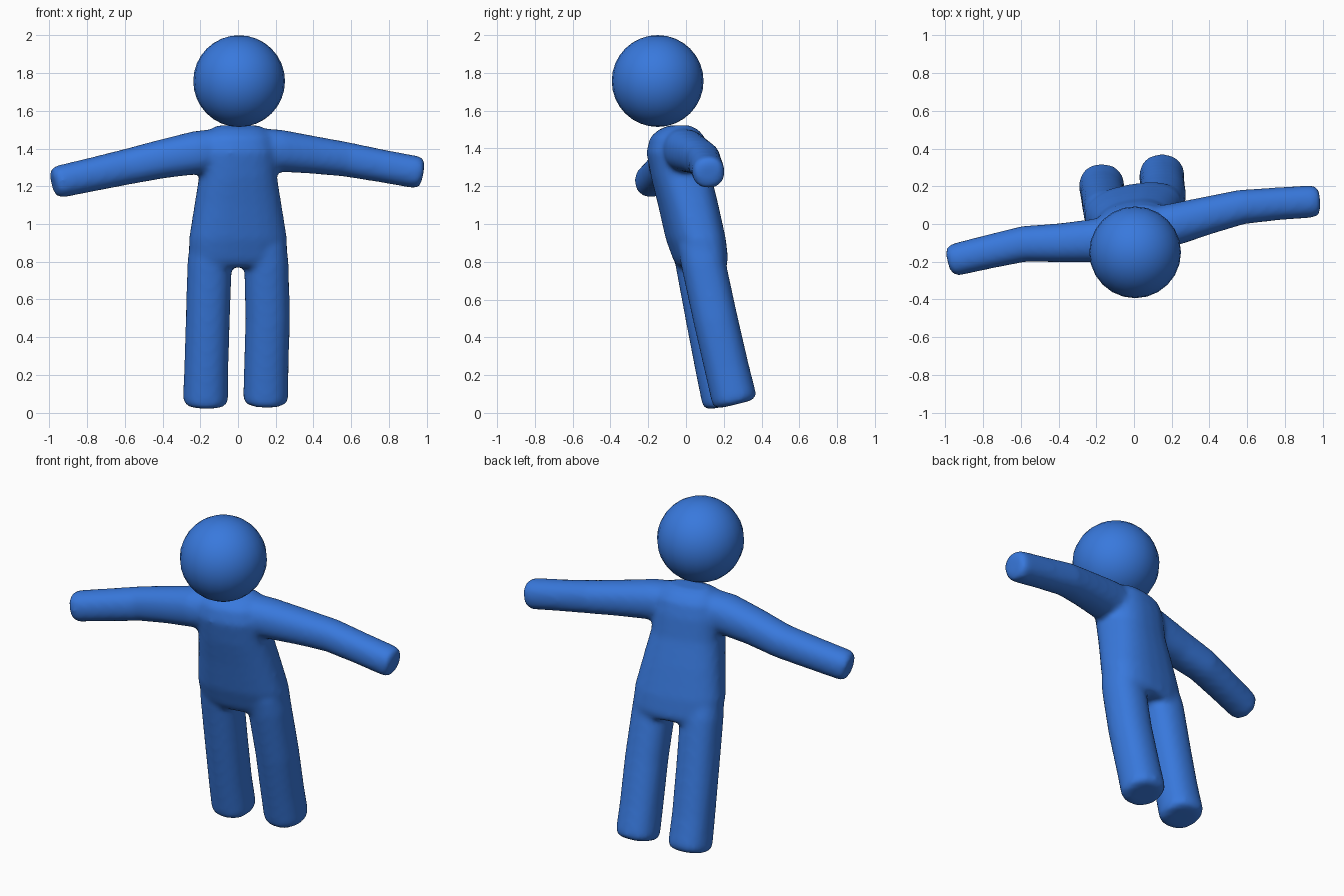
import bpy, bmesh, math
from mathutils import Vector

if "Cube" in bpy.data.objects:
    bpy.data.objects.remove(bpy.data.objects["Cube"])

blue = bpy.data.materials.new("blue")
blue.diffuse_color = (0.04, 0.19, 0.72, 1)
blue.use_nodes = True
blue.node_tree.nodes["Principled BSDF"].inputs["Base Color"].default_value = blue.diffuse_color
SIDES = 24


def ring(bm, centre, u, v, power=1.0):
    """Closed superellipse section spanned by the half axes u and v."""
    verts = []
    for i in range(SIDES):
        a = 2 * math.pi * i / SIDES
        c, s = math.cos(a), math.sin(a)
        verts.append(bm.verts.new(centre + u * math.copysign(abs(c) ** power, c)
                                  + v * math.copysign(abs(s) ** power, s)))
    return verts


def skin(bm, rings):
    """Bridge the sections and cap both ends."""
    for a, b in zip(rings, rings[1:]):
        for i in range(SIDES):
            j = (i + 1) % SIDES
            bm.faces.new((a[i], a[j], b[j], b[i]))
    bm.faces.new(rings[0][::-1])
    bm.faces.new(rings[-1])


def limb(bm, points, side, power=0.9, bevel=0.035):
    """Tube through (x, y, z, radius) points with a softly rounded tip."""
    pts = [Vector(p[:3]) for p in points]
    radii = [p[3] for p in points]
    end = (pts[-1] - pts[-2]).normalized()
    tip, r = pts[-1], radii[-1]
    pts[-1] = tip - end * bevel
    pts += [tip - end * bevel * 0.3, tip]
    radii += [r - bevel * 0.25, r - bevel]
    rings = []
    for i, (p, rad) in enumerate(zip(pts, radii)):
        t = (pts[min(i + 1, len(pts) - 1)] - pts[max(i - 1, 0)]).normalized()
        u = (side - t * side.dot(t)).normalized()
        rings.append(ring(bm, p, u * rad, t.cross(u) * rad, power))
    skin(bm, rings)


bm = bmesh.new()

# torso: leaning and slightly twisted sections (z, y, half width, half depth)
yaw = math.radians(10)
across = Vector((math.cos(yaw), math.sin(yaw), 0))
deep = Vector((-math.sin(yaw), math.cos(yaw), 0))
torso = [(0.77, 0.085, 0.235, 0.115), (0.81, 0.078, 0.262, 0.135),
         (0.92, 0.052, 0.262, 0.15), (1.10, 0.012, 0.232, 0.153),
         (1.25, -0.025, 0.207, 0.155), (1.38, -0.045, 0.205, 0.16),
         (1.46, -0.045, 0.185, 0.14), (1.50, -0.04, 0.15, 0.10),
         (1.522, -0.035, 0.11, 0.05)]
skin(bm, [ring(bm, Vector((0, y, z)), across * w, deep * d, 0.8)
          for z, y, w, d in torso])

# legs
X, Z = Vector((1, 0, 0)), Vector((0, 0, 1))
limb(bm, [(0.145, 0.065, 0.90, 0.11), (0.15, 0.09, 0.80, 0.118),
          (0.157, 0.155, 0.50, 0.118), (0.15, 0.215, 0.24, 0.118),
          (0.147, 0.262, 0.045, 0.12)], X)
limb(bm, [(-0.145, 0.035, 0.90, 0.11), (-0.15, 0.06, 0.80, 0.118),
          (-0.16, 0.115, 0.50, 0.117), (-0.168, 0.165, 0.24, 0.117),
          (-0.172, 0.21, 0.037, 0.12)], X)

# arms
limb(bm, [(0.02, -0.04, 1.40, 0.115), (0.22, 0.0, 1.388, 0.112),
          (0.40, 0.048, 1.366, 0.1), (0.57, 0.09, 1.343, 0.092),
          (0.76, 0.107, 1.308, 0.087), (0.98, 0.122, 1.268, 0.086)], Z)
limb(bm, [(-0.02, -0.05, 1.40, 0.115), (-0.22, -0.09, 1.378, 0.115),
          (-0.40, -0.1, 1.345, 0.103), (-0.58, -0.105, 1.305, 0.095),
          (-0.76, -0.145, 1.265, 0.09), (-0.98, -0.197, 1.217, 0.086)], Z)

bmesh.ops.recalc_face_normals(bm, faces=bm.faces)
mesh = bpy.data.meshes.new("body")
bm.to_mesh(mesh)
bm.free()
body = bpy.data.objects.new("body", mesh)
bpy.context.collection.objects.link(body)
mesh.materials.append(blue)

# fuse torso and limbs into one soft skin
fuse = body.modifiers.new("fuse", 'REMESH')
fuse.mode = 'VOXEL'
fuse.voxel_size = 0.016
fuse.use_smooth_shade = True
soften = body.modifiers.new("soften", 'SMOOTH')
soften.factor = 0.5
soften.iterations = 8

# head
bpy.ops.mesh.primitive_uv_sphere_add(segments=24, ring_count=16, radius=0.243,
                                     location=(0.006, -0.15, 1.757))
head = bpy.context.object
head.name = "head"
head.data.materials.append(blue)
bpy.ops.object.shade_smooth()
